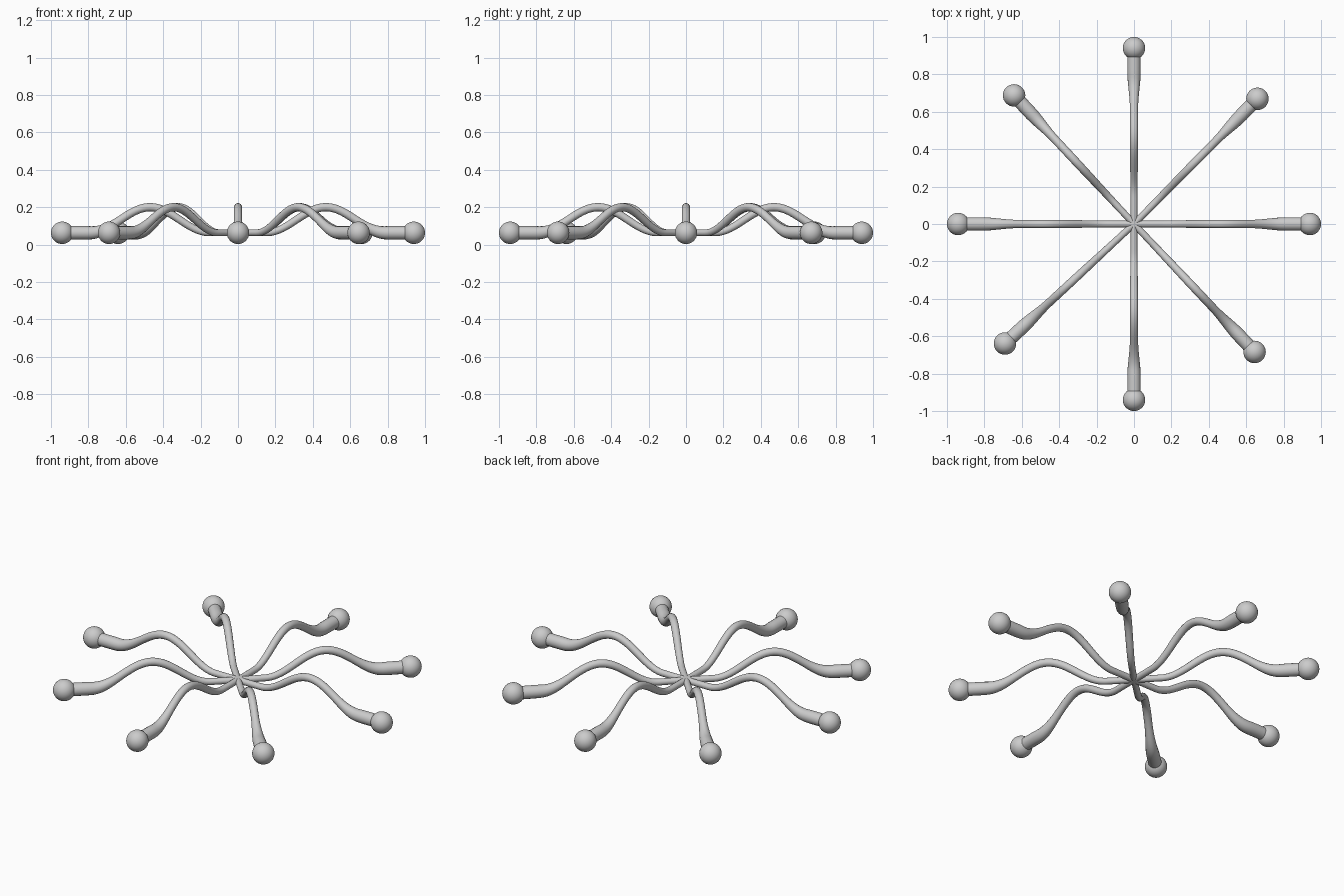
import bpy, math

if "Cube" in bpy.data.objects:
    bpy.data.objects.remove(bpy.data.objects["Cube"])

ANGLES = [0, 45.4, 90, 133.0, 180, 222.8, 270, 313.3]
REACH = 0.94      # distance from the hub to each ball centre
BASE_Z = 0.063
BALL_R = 0.06


def smoothstep(a, b, t):
    t = min(max((t - a) / (b - a), 0), 1)
    return t * t * (3 - 2 * t)


def arm_height(r):
    # single rounded hump between two flat stretches
    t = min(abs(r - 0.47) / 0.32, 1)
    return BASE_Z + 0.137 * (1 + math.cos(math.pi * t)) / 2


def arm_radius(r):
    # slim inner arm flaring into a thicker tip
    return 0.018 + 0.004 * smoothstep(0.05, 0.5, r) + 0.014 * smoothstep(0.62, 0.82, r)


def make_arm(name, angle):
    curve = bpy.data.curves.new(name, 'CURVE')
    curve.dimensions = '3D'
    curve.bevel_depth = 1.0
    curve.bevel_resolution = 6
    curve.use_fill_caps = True
    steps = 48
    spline = curve.splines.new('POLY')
    spline.points.add(steps)
    for i, p in enumerate(spline.points):
        r = REACH * i / steps
        p.co = (r * math.cos(angle), r * math.sin(angle), arm_height(r), 1)
        p.radius = arm_radius(r)
    spline.use_smooth = True
    obj = bpy.data.objects.new(name, curve)
    bpy.context.collection.objects.link(obj)
    # turn the swept curve into a mesh
    bpy.ops.object.select_all(action='DESELECT')
    obj.select_set(True)
    bpy.context.view_layer.objects.active = obj
    bpy.ops.object.convert(target='MESH')
    bpy.ops.object.shade_smooth_by_angle(angle=math.radians(50))


def make_ball(name, angle):
    bpy.ops.mesh.primitive_uv_sphere_add(
        segments=32, ring_count=16, radius=BALL_R,
        location=(REACH * math.cos(angle), REACH * math.sin(angle), BASE_Z))
    bpy.context.object.name = name
    bpy.ops.object.shade_smooth()


# eight wavy arms radiating from the centre, each ending in a ball
for n, deg in enumerate(ANGLES, 1):
    make_arm(f"arm_{n}", math.radians(deg))
    make_ball(f"arm_tip_ball_{n}", math.radians(deg))
